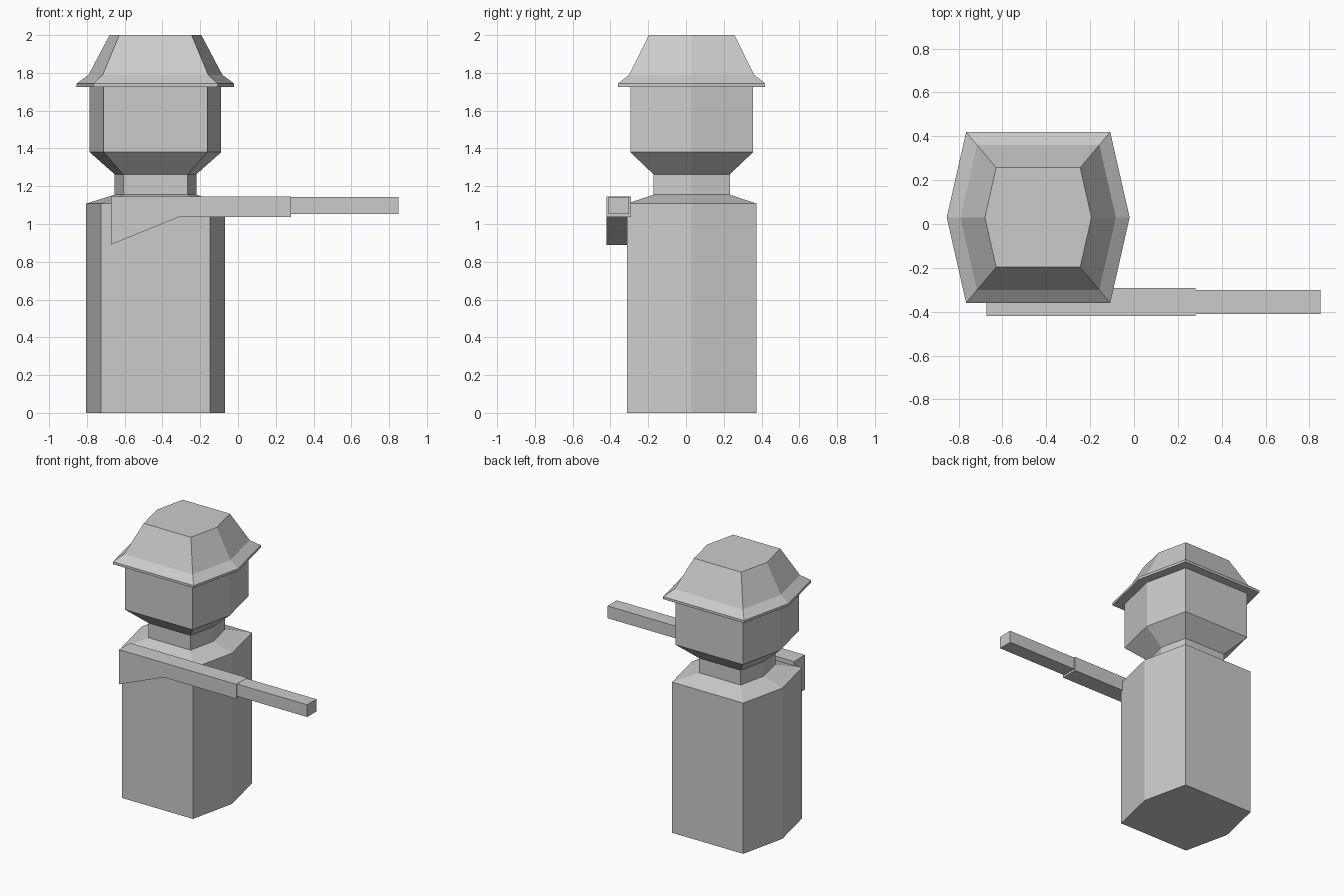
import bpy
import bmesh

if "Cube" in bpy.data.objects:
    bpy.data.objects.remove(bpy.data.objects["Cube"])

CX, CY = -0.437, 0.03


def make_object(name, bm):
    bmesh.ops.recalc_face_normals(bm, faces=bm.faces)
    mesh = bpy.data.meshes.new(name)
    bm.to_mesh(mesh)
    bm.free()
    obj = bpy.data.objects.new(name, mesh)
    bpy.context.collection.objects.link(obj)


def hex_stack(name, profile):
    """Stretched hexagon rings, given as (half width, z), joined and capped."""
    bm = bmesh.new()
    unit = [(1, 0), (.788, .934), (-.788, .934), (-1, 0), (-.788, -.934), (.788, -.934)]
    rings = [[bm.verts.new((CX + r * x, CY + r * y, z)) for x, y in unit]
             for r, z in profile]
    for lo, hi in zip(rings, rings[1:]):
        for i in range(6):
            j = (i + 1) % 6
            bm.faces.new((lo[i], lo[j], hi[j], hi[i]))
    bm.faces.new(rings[0])
    bm.faces.new(rings[-1])
    make_object(name, bm)


def side_extrude(name, outline, y0, y1):
    """Extrude an (x, z) outline between two y positions."""
    bm = bmesh.new()
    face = bm.faces.new([bm.verts.new((x, y0, z)) for x, z in outline])
    out = bmesh.ops.extrude_face_region(bm, geom=[face])
    for v in out["geom"]:
        if isinstance(v, bmesh.types.BMVert):
            v.co.y = y1
    # keep the starting face so that the solid is closed
    if not any(all(abs(v.co.y - y0) < 1e-6 for v in f.verts) for f in bm.faces):
        bm.faces.new([v for v in bm.verts if abs(v.co.y - y0) < 1e-6])
    make_object(name, bm)


# Torso, neck and head
hex_stack("body_and_head", [(.367, 0), (.367, 1.108), (.216, 1.155), (.216, 1.263),
                            (.348, 1.38), (.348, 1.725)])

# Brimmed hat
hex_stack("hat", [(.417, 1.725), (.417, 1.743), (.354, 1.79), (.243, 2.0)])

# Rifle: stock with dropped butt, then a thinner barrel
side_extrude("rifle_stock", [(-.673, .89), (-.31, 1.038), (.28, 1.038), (.28, 1.145),
                             (-.673, 1.145)], -.42, -.292)
side_extrude("rifle_barrel", [(.28, 1.053), (.85, 1.053), (.85, 1.143), (.28, 1.143)],
             -.41, -.302)
